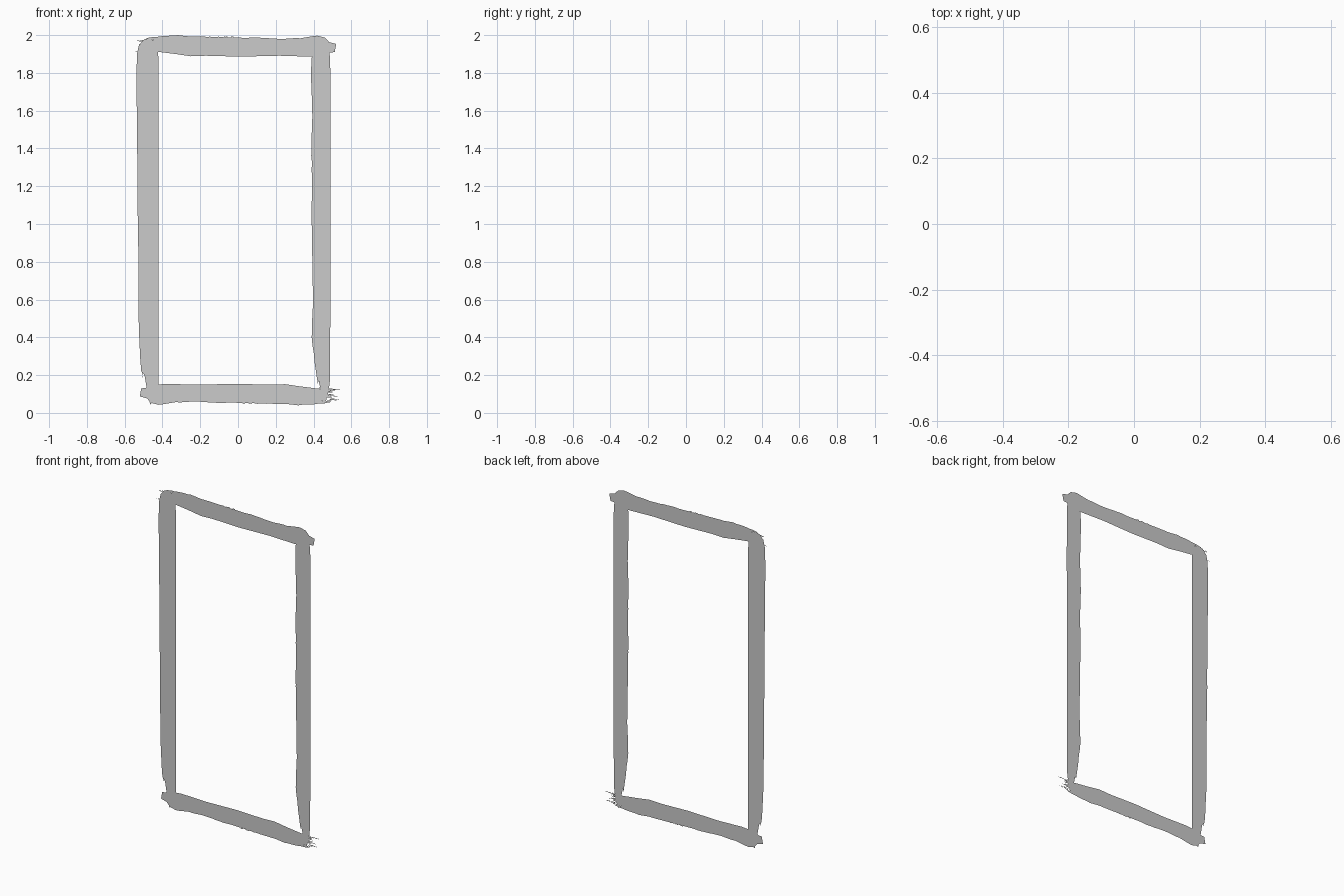
import bpy, bmesh, math, random
from mathutils import Matrix

random.seed(4)


def sheet(name, y, outline, slivers, flip=None):
    """Flat ink stroke in the xz plane: one outline plus thin bristle marks."""
    bm = bmesh.new()
    verts = [bm.verts.new((x, y, z)) for x, z in outline]
    face = bm.faces.new(verts)
    bmesh.ops.triangulate(bm, faces=[face])
    for x, z, length, angle, width in slivers:
        dx, dz = math.cos(angle) * length / 2, math.sin(angle) * length / 2
        nx, nz = -math.sin(angle) * width / 2, math.cos(angle) * width / 2
        pts = [(x - dx, z - dz), (x + nx, z + nz), (x + dx, z + dz), (x - nx, z - nz)]
        bm.faces.new([bm.verts.new((px, y, pz)) for px, pz in pts])
    if flip:
        # half turn in the plane of the frame
        for v in bm.verts:
            v.co = flip @ v.co
    mesh = bpy.data.meshes.new(name)
    bm.to_mesh(mesh)
    bm.free()
    obj = bpy.data.objects.new(name, mesh)
    bpy.context.collection.objects.link(obj)
    return obj


def roughen(edge, step=0.02, amount=0.003):
    """Split an edge path into short pieces with a slight brushy wobble."""
    out = []
    for (x0, z0), (x1, z1) in zip(edge, edge[1:]):
        n = max(1, int(math.hypot(x1 - x0, z1 - z0) / step))
        for i in range(n):
            t = i / n
            j = random.uniform(-amount, amount) if i else 0
            k = j if abs(z1 - z0) > abs(x1 - x0) else 0
            out.append((x0 + (x1 - x0) * t + k, z0 + (z1 - z0) * t + j - k))
    return out + [edge[-1]]


# Horizontal stroke: rough upper edge, pointed head on the right, ragged tail on the left
upper = [(-0.45, 1.99), (-0.40, 1.995), (-0.32, 2.0), (-0.25, 1.992), (-0.18, 1.987),
         (-0.08, 1.988), (0.01, 1.978), (0.06, 1.986), (0.13, 1.985), (0.22, 1.978),
         (0.33, 1.983), (0.42, 1.997)]
head = [(0.46, 1.987), (0.482, 1.963), (0.52, 1.953), (0.512, 1.91), (0.488, 1.908),
        (0.476, 1.895)]
lower = [(0.38, 1.886), (0.22, 1.891), (0.01, 1.886), (-0.17, 1.891), (-0.25, 1.888),
         (-0.33, 1.90), (-0.42, 1.911)]
tail = [(-0.45, 1.915), (-0.43, 1.922), (-0.48, 1.93), (-0.43, 1.937), (-0.46, 1.943),
        (-0.435, 1.95), (-0.50, 1.957), (-0.44, 1.963), (-0.47, 1.97), (-0.44, 1.977),
        (-0.49, 1.983)]
outline = roughen(upper) + head + lower + tail
bristles = [(random.uniform(-0.515, -0.45), 1.912 + 0.0042 * i, random.uniform(0.03, 0.09),
             random.uniform(-0.15, 0.1), 0.004) for i in range(18)]
bristles += [(-0.525, 1.916, 0.06, 0, 0.003), (-0.52, 1.968, 0.05, -0.2, 0.003)]
bristles += [(random.uniform(-0.24, -0.02), 1.99, 0.02, 0, 0.004) for i in range(6)]

half_turn = Matrix.Translation((0, 0, 1.02)) @ Matrix.Rotation(math.pi, 4, 'Y') \
    @ Matrix.Translation((0, 0, -1.02))
sheet("top_stroke", -0.001, outline, bristles)
sheet("bottom_stroke", -0.001, outline, bristles, half_turn)

# Left upright: rounded top, rough outer edge, tapering foot
left_edge = [(-0.485, 0.14), (-0.495, 0.20), (-0.512, 0.22), (-0.52, 0.34), (-0.526, 0.5),
             (-0.525, 0.76), (-0.53, 1.02), (-0.532, 1.1), (-0.524, 1.26), (-0.532, 1.39),
             (-0.522, 1.48), (-0.53, 1.61), (-0.538, 1.72), (-0.535, 1.9)]
left_rest = [(-0.525, 1.945), (-0.50, 1.975), (-0.47, 1.985), (-0.44, 1.965), (-0.423, 1.92),
             (-0.42, 1.8), (-0.42, 0.16), (-0.435, 0.10), (-0.45, 0.06), (-0.465, 0.045)]
left_marks = [(-0.507, 0.21, 0.05, 1.7, 0.004), (-0.48, 0.11, 0.08, 1.6, 0.004)]
sheet("left_upright_stroke", 0.001, roughen(left_edge, 0.04, 0.002) + left_rest, left_marks)

# Right upright: same brush, longer taper with split bristles at the foot
right_edge = [(0.447, 0.12), (0.432, 0.21), (0.423, 0.15), (0.416, 0.22), (0.405, 0.27),
              (0.39, 0.40), (0.393, 0.5), (0.404, 0.6), (0.397, 0.86), (0.389, 1.1),
              (0.393, 1.24), (0.388, 1.4), (0.395, 1.56), (0.387, 1.76), (0.39, 1.88)]
right_rest = [(0.405, 1.92), (0.43, 1.95), (0.455, 1.95), (0.48, 1.925), (0.488, 1.88),
              (0.49, 1.6), (0.488, 0.18), (0.48, 0.12), (0.465, 0.06), (0.455, 0.045)]
right_marks = [(random.uniform(0.42, 0.475), random.uniform(0.06, 0.2),
                random.uniform(0.04, 0.09), random.uniform(1.5, 1.75), 0.004)
               for i in range(8)]
sheet("right_upright_stroke", 0.001, roughen(right_edge, 0.04, 0.002) + right_rest, right_marks)
